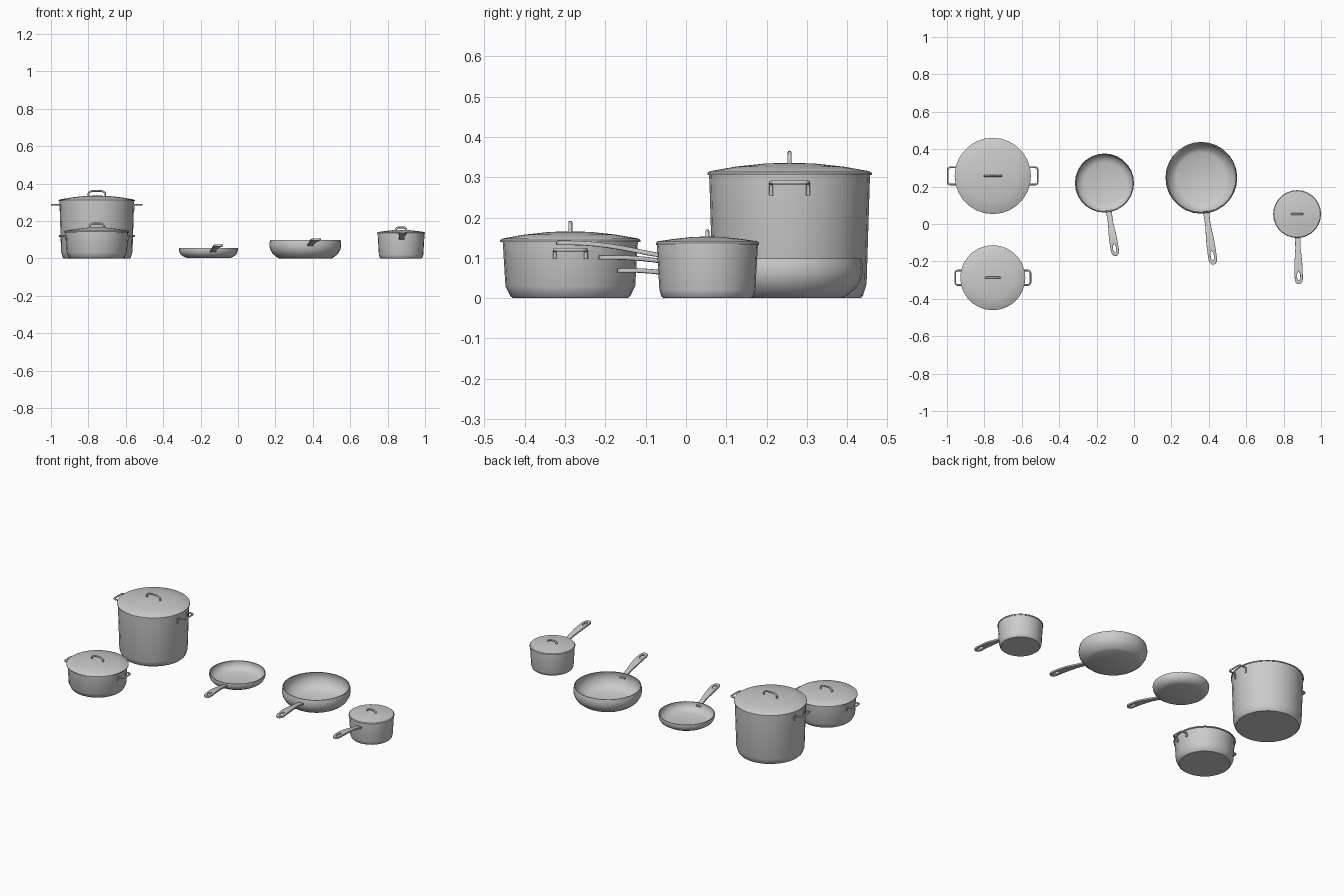
import bpy, bmesh, math
from mathutils import Matrix, Vector

if "Cube" in bpy.data.objects:
    bpy.data.objects.remove(bpy.data.objects["Cube"])

SIDES = 28


def finish(ob, angle=35):
    bpy.ops.object.select_all(action='DESELECT')
    ob.select_set(True)
    bpy.context.view_layer.objects.active = ob
    bpy.ops.object.shade_smooth_by_angle(angle=math.radians(angle))


def add_mesh(name, bm):
    me = bpy.data.meshes.new(name)
    bm.to_mesh(me)
    bm.free()
    ob = bpy.data.objects.new(name, me)
    bpy.context.collection.objects.link(ob)
    return ob


def lathe(name, profile, loc):
    """Spin an (r, z) profile around the vertical axis."""
    bm = bmesh.new()
    verts = [bm.verts.new((r, 0, z)) for r, z in profile]
    edges = [bm.edges.new(p) for p in zip(verts, verts[1:])]
    bmesh.ops.spin(bm, geom=verts + edges, cent=(0, 0, 0), axis=(0, 0, 1),
                   angle=2 * math.pi, steps=SIDES, use_merge=True)
    bmesh.ops.remove_doubles(bm, verts=bm.verts, dist=1e-5)
    bmesh.ops.recalc_face_normals(bm, faces=bm.faces)
    ob = add_mesh(name, bm)
    ob.location = (loc[0], loc[1], 0)
    finish(ob)
    return ob


def vessel(name, outer, wall, loc):
    """Closed thin-walled vessel from the outer profile, given bottom to rim."""
    inner = [(max(r - wall, 0), z + (wall if i < len(outer) - 1 else 0))
             for i, (r, z) in enumerate(outer)]
    return lathe(name, [(0, outer[0][1])] + outer + inner[::-1] + [(0, inner[0][1])], loc)


def wire(name, points, radius, loc, turn=0):
    """Round rod through the points."""
    cu = bpy.data.curves.new(name, 'CURVE')
    cu.dimensions = '3D'
    cu.bevel_depth = radius
    cu.bevel_resolution = 2
    cu.use_fill_caps = True
    sp = cu.splines.new('POLY')
    sp.points.add(len(points) - 1)
    for p, co in zip(sp.points, points):
        p.co = (*co, 1)
    ob = bpy.data.objects.new(name, cu)
    bpy.context.collection.objects.link(ob)
    ob.location = (loc[0], loc[1], 0)
    ob.rotation_euler.z = turn
    bpy.ops.object.select_all(action='DESELECT')
    ob.select_set(True)
    bpy.context.view_layer.objects.active = ob
    bpy.ops.object.convert(target='MESH')
    finish(bpy.context.object, 50)


def lid(prefix, r, z, rise, knob_w, knob_h, loc):
    """Shallow domed lid with an arched grip."""
    top = [(r, z), (r * .97, z + .004), (r * .65, z + rise * .62),
           (r * .3, z + rise * .92), (0, z + rise)]
    under = [(0, z + rise - .005), (r * .65, z + rise * .62 - .005), (r * .95, z - .005), (r, z - .005)]
    lathe(prefix + "_lid", under + top, loc)
    w, base, peak = knob_w / 2 - .005, z + rise * .85, z + rise + knob_h - .005
    half = [(w, base), (w, peak - .014), (w * .88, peak - .006), (w * .6, peak - .001)]
    pts = [(-x, 0, h) for x, h in half] + [(0, 0, peak)] + [(x, 0, h) for x, h in half[::-1]]
    wire(prefix + "_lid_grip", pts, .005, loc)


def loop_handles(prefix, r, reach, width, z, drop, loc):
    """Pair of U-shaped side handles with feet running down the wall."""
    w, e, a = width / 2 - .004, reach - .004, r * .985
    half = [(a, w, z - drop), (a, w, z - .004), (a + .006, w, z), (e - .012, w, z),
            (e - .004, w - .004, z), (e, w - .012, z)]
    pts = half + [(x, -y, h) for x, y, h in half[::-1]]
    for side, turn in (("right", 0), ("left", math.pi)):
        wire(f"{prefix}_{side}_handle", pts, .0048, loc, turn)


def long_handle(prefix, r, length, z, scale, turn, loc):
    """Flat curved handle with a hanging slot near the tip."""
    # fraction along, half width, half slot width
    rows = [(-.03, .017, .006), (.12, .015, .006), (.25, .015, .006), (.38, .018, .006),
            (.5, .021, .006), (.62, .0225, .006), (.74, .023, .002), (.76, .023, .006),
            (.79, .023, .0085), (.87, .023, .0085), (.9, .0225, .006), (.92, .0215, .002),
            (.96, .018, .004), (.99, .011, .003), (1, .006, .002)]
    bm = bmesh.new()
    grid = []
    for f, w, h in rows:
        lift = .031 * math.sin(min(max(f, 0) * 1.15, 1) * math.pi / 2)
        grid.append([bm.verts.new((x * scale, -r - f * length, z + lift))
                     for x in (-w, -h, h, w)])
    for i, (a, b) in enumerate(zip(grid, grid[1:])):
        for c in range(3):
            if c == 1 and 6 <= i < 11:
                continue
            bm.faces.new((a[c], b[c], b[c + 1], a[c + 1]))
    bmesh.ops.recalc_face_normals(bm, faces=bm.faces)
    ob = add_mesh(prefix + "_handle", bm)
    ob.location = (loc[0], loc[1], 0)
    ob.rotation_euler.z = turn
    so = ob.modifiers.new("thickness", 'SOLIDIFY')
    so.thickness = .011
    so.offset = 0
    be = ob.modifiers.new("rounding", 'BEVEL')
    be.width = .003
    be.segments = 2
    be.limit_method = 'ANGLE'
    be.angle_limit = math.radians(50)
    finish(ob, 40)


# Stock pot
loc = (-.755, .257)
vessel("stock_pot_body", [(.176, 0), (.182, .006), (.191, .035), (.199, .29), (.2, .307)], .005, loc)
lid("stock_pot", .204, .311, .025, .1, .03, loc)
loop_handles("stock_pot", .199, .245, .1, .287, .032, loc)

# Casserole pot
loc = (-.755, -.287)
vessel("casserole_body", [(.142, 0), (.149, .005), (.161, .03), (.167, .13), (.168, .141)], .005, loc)
lid("casserole", .174, .144, .022, .086, .026, loc)
loop_handles("casserole", .167, .205, .085, .12, .023, loc)

# Saucepan
loc = (.872, .053)
vessel("saucepan_body", [(.109, 0), (.114, .004), (.119, .02), (.125, .125), (.125, .134)], .005, loc)
lid("saucepan", .128, .137, .016, .068, .018, loc)
long_handle("saucepan", .122, .253, .106, .95, math.radians(1.5), loc)

# Large frying pan
loc = (.36, .247)
vessel("large_pan_body", [(.14, 0), (.155, .008), (.174, .024), (.187, .045), (.192, .066),
                          (.191, .084), (.188, .099)], .005, loc)
long_handle("large_pan", .188, .28, .07, 1, math.radians(8), loc)

# Small frying pan
loc = (-.158, .219)
vessel("small_pan_body", [(.115, .003), (.13, .008), (.146, .018), (.155, .032), (.158, .046),
                          (.157, .057)], .004, loc)
long_handle("small_pan", .154, .24, .038, .95, math.radians(8.8), loc)
